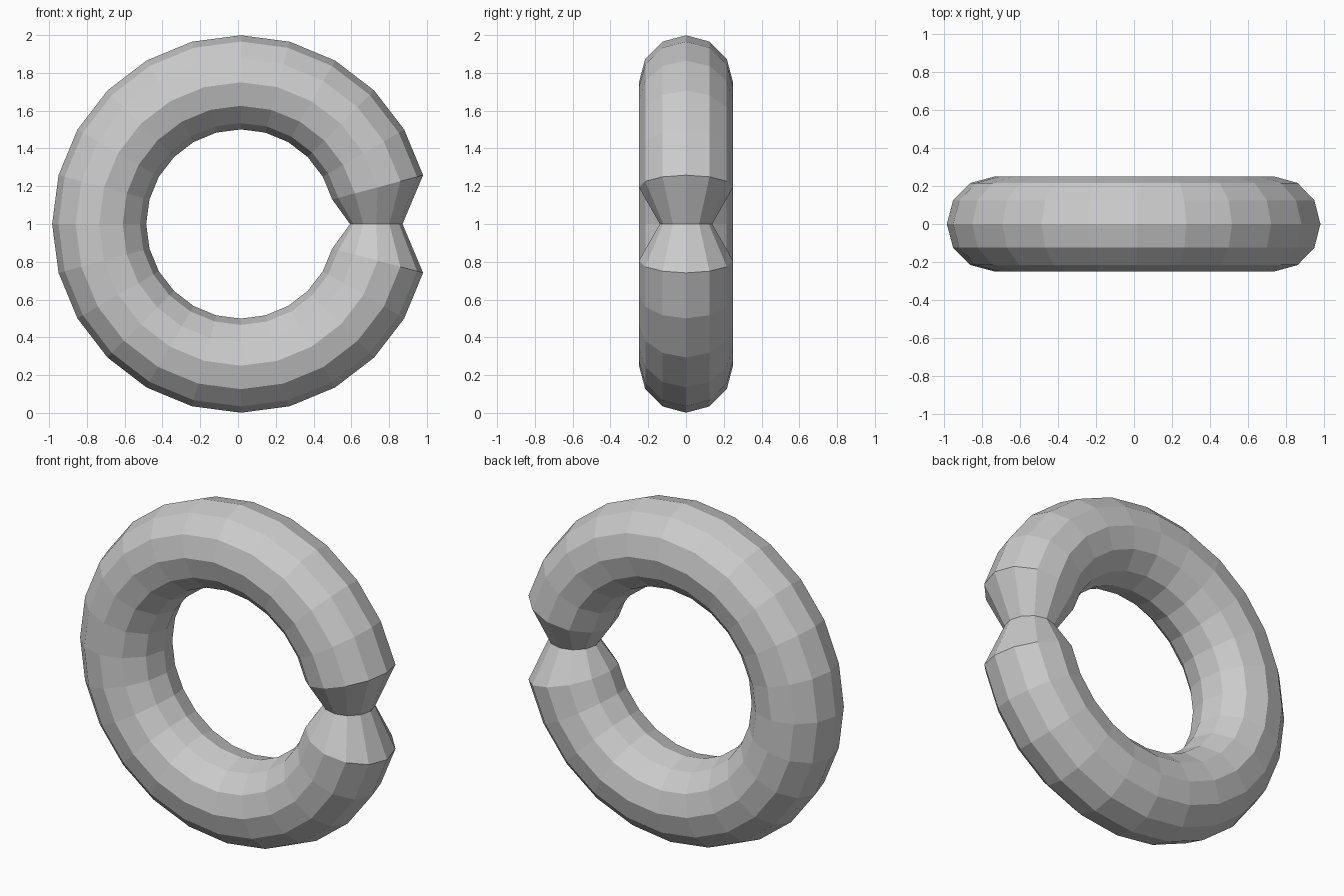
import bpy, bmesh
from math import cos, sin, pi

if "Cube" in bpy.data.objects:
    bpy.data.objects.remove(bpy.data.objects["Cube"])

MAJOR, MINOR = 24, 12
R, r = 0.75, 0.249
CX, CZ = 0.015, 1.0

bm = bmesh.new()
rings = []
for i in range(MAJOR):
    a = 2 * pi * i / MAJOR
    # the ring at +x is pinched into a narrow neck
    big, small = (0.717, 0.139) if i == 0 else (R, r)
    ring = []
    for j in range(MINOR):
        b = 2 * pi * j / MINOR
        d = big + small * cos(b)
        ring.append(bm.verts.new((CX + d * cos(a), small * sin(b), CZ + d * sin(a))))
    rings.append(ring)

# skin neighbouring rings with flat quads
for i in range(MAJOR):
    p, q = rings[i], rings[(i + 1) % MAJOR]
    for j in range(MINOR):
        k = (j + 1) % MINOR
        bm.faces.new((p[j], p[k], q[k], q[j]))
bmesh.ops.recalc_face_normals(bm, faces=bm.faces)

mesh = bpy.data.meshes.new("pinched_ring")
bm.to_mesh(mesh)
bm.free()
bpy.context.collection.objects.link(bpy.data.objects.new("pinched_ring", mesh))
